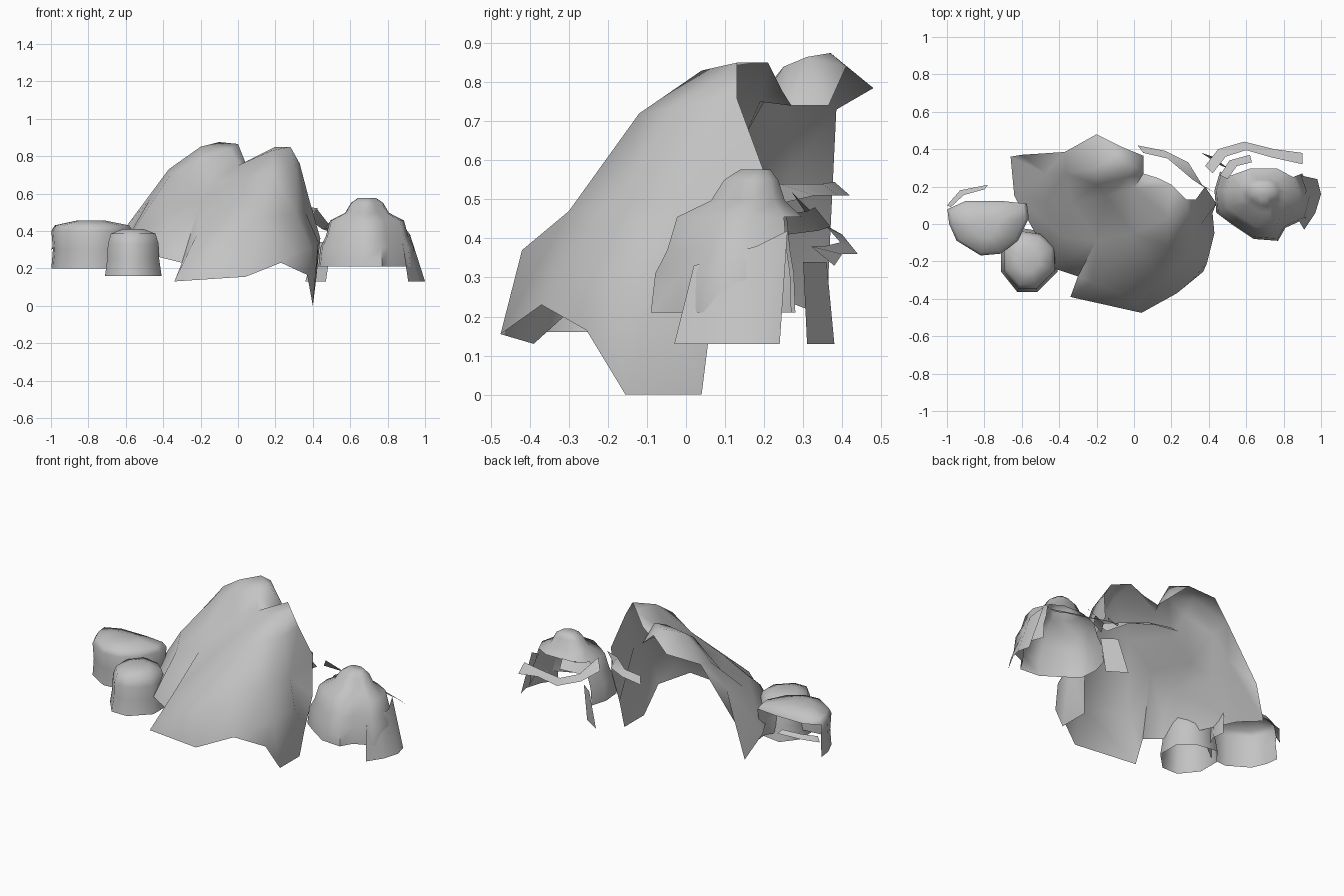
import bpy
from mathutils import Vector
from mathutils.geometry import delaunay_2d_cdt

default_cube = bpy.data.objects.get("Cube")
if default_cube:
    bpy.data.objects.remove(default_cube, do_unlink=True)

# One plain stone colour
stone = bpy.data.materials.new("stone_grey")
stone.use_nodes = True
stone_colour = (0.55, 0.55, 0.55, 1)
stone.diffuse_color = stone_colour
stone.node_tree.nodes["Principled BSDF"].inputs["Base Color"].default_value = stone_colour


def add_object(name, points, faces):
    """Turn points and faces into a smooth-shaded stone object."""
    mesh = bpy.data.meshes.new(name)
    mesh.from_pydata([tuple(point) for point in points], [], faces)
    mesh.materials.append(stone)
    mesh.update()
    rock = bpy.data.objects.new(name, mesh)
    bpy.context.collection.objects.link(rock)
    bpy.ops.object.select_all(action="DESELECT")
    rock.select_set(True)
    bpy.context.view_layer.objects.active = rock
    bpy.ops.object.shade_smooth_by_angle(angle=1.1)


def add_crag(name, rim, crests):
    """Stretch an open skin over a rim and the crest points inside it."""
    points = [Vector(point) for point in rim + crests]
    # lean the projection so that the overhanging flank unfolds cleanly
    plan = [Vector((p.x - p.z / 4, p.y)) for p in points]
    edges = [(i, (i + 1) % len(rim)) for i in range(len(rim))]
    result = delaunay_2d_cdt(plan, edges, [], 1, 0.0001)
    triangles, sources = result[2], result[3]
    faces = [[sources[i][0] for i in triangle] for triangle in triangles
             if all(sources[i] for i in triangle)]
    add_object(name, points, faces)


def add_boulder(name, centre, plan, levels, gap=0, roof=0):
    """Loft a plan upwards about a centre and cap it. The last sides of the
    plan, as many as the gap, stay open below the roof level."""
    middle = Vector(centre)
    count = len(plan)
    points, faces = [], []
    for scale, height in levels:
        for corner in plan:
            spot = middle + (Vector(corner) - middle) * scale
            points.append((spot.x, spot.y, height))
    for level in range(len(levels) - 1):
        low, high = level * count, (level + 1) * count
        for i in range(count - gap if level < roof else count):
            j = (i + 1) % count
            faces.append((low + i, low + j, high + j, high + i))
    faces.append(tuple(range(len(points) - count, len(points))))
    add_object(name, points, faces)


def add_strip(name, lower, upper):
    """Bridge two edges with a thin open strip of stone."""
    count = len(lower)
    faces = [(i, i + 1, count + i + 1, count + i) for i in range(count - 1)]
    add_object(name, lower + upper, faces)


# Large twin-peaked crag: rim, then ridges and valley
crag_rim = [
    (-.34, -.39, .13), (.04, -.475, .155), (.23, -.37, .23),
    (.37, -.255, .165), (.4, -.155, 0), (.4, .04, 0), (.42, .06, .16),
    (.44, .11, .36), (.38, .2, .57), (.33, .13, .76),
    (.28, .13, .85), (.2, .21, .85), (.13, .245, .78),
    (.05, .27, .74), (.05, .365, .74), (-.06, .41, .84),
    (-.2, .48, .785), (-.37, .385, .73), (-.6, .37, .42),
    (-.66, .36, .2), (-.64, .15, .28), (-.42, -.24, .26),
    (-.3, -.28, .23),
]
crag_crests = [
    (.43, -.05, .34), (.39, -.21, .31), (.36, 0, .5),
    (.3, -.31, .28), (.02, -.42, .37), (.13, -.3, .47),
    (.18, -.12, .72), (.18, .04, .83), (.31, 0, .74),
    (.31, -.16, .49), (0, -.05, .67), (-.22, -.31, .38),
    (-.2, -.09, .56), (-.38, -.07, .49), (-.38, -.2, .38), (-.33, .11, .57),
    (-.15, .15, .66), (0, .19, .75), (-.2, .21, .79),
    (-.04, .25, .84), (0, .31, .865), (-.1, .37, .875),
    (-.2, .3, .85), (-.36, .27, .7), (-.47, .27, .57), (-.48, .12, .52),
]
add_crag("twin_peak_crag", crag_rim, crag_crests)

# Domed boulder on the model's left, open low at the back
add_boulder(
    "left_boulder", (.69, .19),
    [(.46, .28), (.43, .18), (.44, .06), (.52, 0), (.64, -.08), (.77, -.09),
     (.81, -.02), (.92, .03), (.95, .15), (.9, .27), (.79, .33), (.6, .33)],
    [(1, .21), (.96, .31), (.85, .37), (.76, .455), (.45, .497), (.33, .55), (.18, .577)],
    gap=3, roof=3)

# Broken back crown of the same boulder
add_strip("left_boulder_crown",
          [(.46, .26, .41), (.51, .34, .42), (.62, .37, .43)],
          [(.5, .24, .46), (.55, .31, .47), (.63, .33, .48)])

# Outer flank and inner leg reaching down beside the boulder
add_strip("left_outer_flank",
          [(.91, -.03, .13), (.97, .06, .13), (1, .16, .13), (.98, .24, .13)],
          [(.88, .02, .33), (.9, .11, .36), (.92, .18, .38), (.89, .26, .42)])
add_strip("left_inner_leg",
          [(.47, .31, .13), (.36, .38, .13)],
          [(.5, .3, .34), (.42, .36, .34)])

# Thin ledges behind the boulder and the crag
add_strip("left_back_ledge",
          [(.38, .31, .46), (.45, .4, .41), (.59, .44, .36), (.75, .4, .36), (.9, .38, .33)],
          [(.42, .27, .52), (.49, .36, .43), (.6, .395, .39), (.74, .355, .38), (.9, .32, .38)])
add_strip("crag_back_ledge",
          [(.02, .42, .51), (.17, .39, .51), (.29, .33, .51), (.37, .2, .48)],
          [(.05, .38, .545), (.18, .35, .54), (.31, .24, .54), (.43, .17, .52)])

# Broad flat boulder on the model's right
add_boulder(
    "right_broad_boulder", (-.79, -.02),
    [(-1, .08), (-.99, 0), (-.95, -.09), (-.82, -.17), (-.71, -.16), (-.62, -.09),
     (-.56, .03), (-.57, .11), (-.71, .125), (-.9, .125)],
    [(.99, .2), (.95, .3), (.99, .4), (.9, .43), (.35, .455)],
    gap=3, roof=2)
add_strip("right_back_ledge",
          [(-1, .1, .3), (-.93, .18, .33), (-.78, .21, .34)],
          [(-.98, .09, .33), (-.91, .155, .35), (-.8, .185, .36)])

# Small boulder standing before it
add_boulder(
    "right_small_boulder", (-.56, -.19),
    [(-.7, -.25), (-.62, -.35), (-.52, -.35), (-.42, -.25), (-.42, -.12),
     (-.5, -.05), (-.63, -.03), (-.7, -.12)],
    [(1.08, .16), (.99, .25), (.97, .33), (.85, .385), (.4, .41)])
